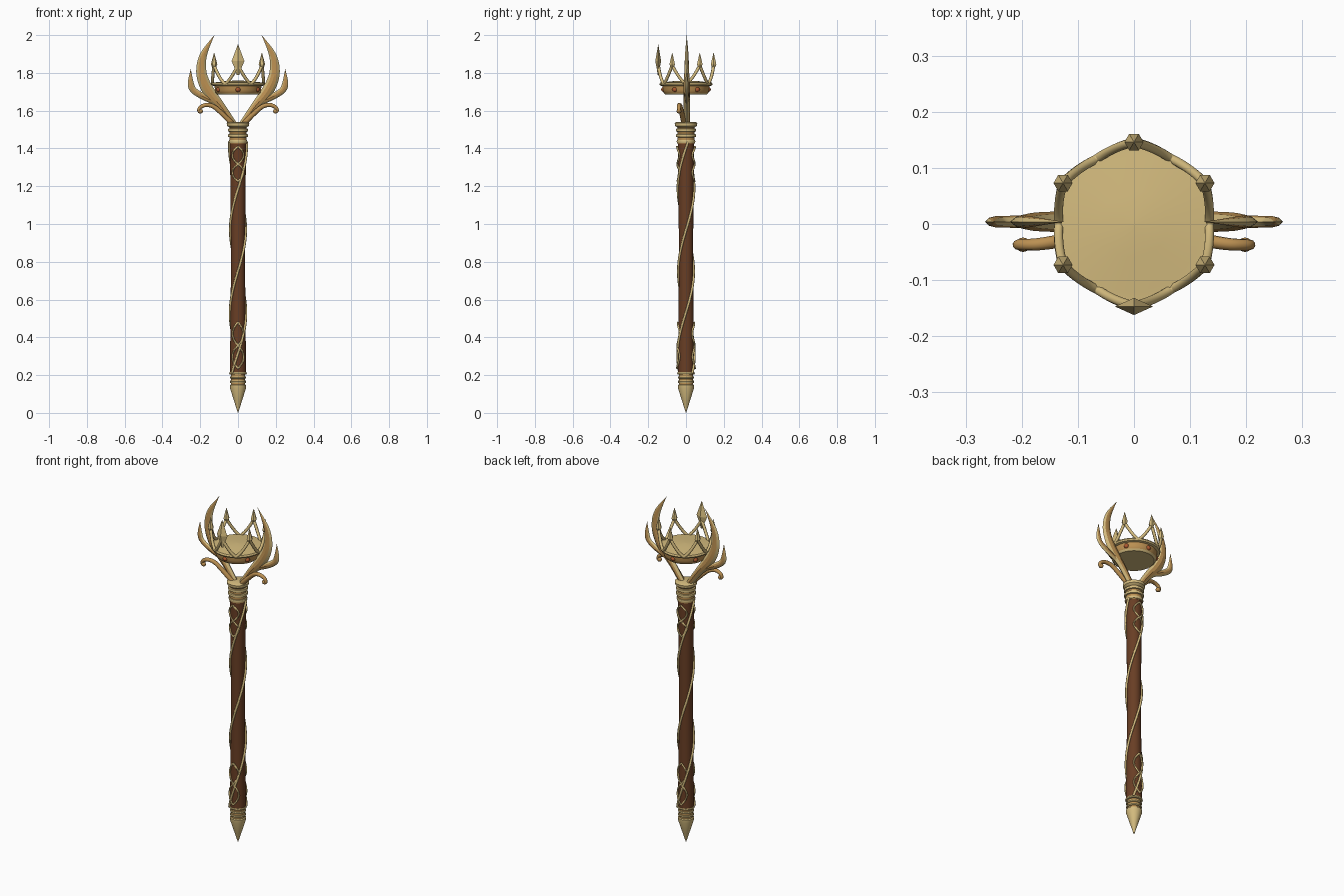
import bpy, bmesh, math
from mathutils import Vector
from math import sin, cos, pi, radians

if "Cube" in bpy.data.objects:
    bpy.data.objects.remove(bpy.data.objects["Cube"])


def material(name, rgb):
    m = bpy.data.materials.new(name)
    m.diffuse_color = (*rgb, 1)
    m.use_nodes = True
    m.node_tree.nodes["Principled BSDF"].inputs["Base Color"].default_value = m.diffuse_color
    return m


GOLD = material("pale gold", (0.66, 0.50, 0.21))
BRONZE = material("warm bronze gold", (0.50, 0.28, 0.085))
WOOD = material("dark wood", (0.14, 0.048, 0.018))
GEM = material("amber gem", (0.42, 0.10, 0.03))


def finish(name, bm, mats, angle=35):
    bmesh.ops.recalc_face_normals(bm, faces=bm.faces)
    me = bpy.data.meshes.new(name)
    bm.to_mesh(me)
    bm.free()
    for m in mats:
        me.materials.append(m)
    ob = bpy.data.objects.new(name, me)
    bpy.context.collection.objects.link(ob)
    bpy.ops.object.select_all(action='DESELECT')
    bpy.context.view_layer.objects.active = ob
    ob.select_set(True)
    bpy.ops.object.shade_smooth_by_angle(angle=radians(angle))
    return ob


def bridge(bm, rings, closed=False, index=None):
    """Skin a list of vertex rings with quads and cap the ends."""
    n = len(rings[0])
    pairs = list(zip(rings, rings[1:] + rings[:1])) if closed else list(zip(rings, rings[1:]))
    for a, b in pairs:
        for i in range(n):
            f = bm.faces.new((a[i], a[(i + 1) % n], b[(i + 1) % n], b[i]))
            f.material_index = index(i) if index else 0
    if not closed:
        bm.faces.new(rings[0])
        bm.faces.new(rings[-1])


def lathe(name, profile, mats, sides=32, loc=(0, 0), squash=1, rule=None, angle=35):
    bm = bmesh.new()
    rings = [[bm.verts.new((loc[0] + r * cos(2 * pi * i / sides),
                            loc[1] + squash * r * sin(2 * pi * i / sides), z))
              for i in range(sides)] for r, z in profile]
    bridge(bm, rings)
    if rule:
        for f in bm.faces:
            f.material_index = rule(f.calc_center_median())
    return finish(name, bm, mats, angle)


def tube(name, pts, radius, mat, sides=8, closed=False):
    """Round rod along a path; radius may be a function of t in 0..1."""
    bm = bmesh.new()
    pts = [Vector(p) for p in pts]
    n, rings, side = len(pts), [], None
    for k, p in enumerate(pts):
        a = pts[k - 1] if (k or closed) else p
        b = pts[(k + 1) % n] if (k < n - 1 or closed) else p
        t = (b - a).normalized()
        if side is None:
            side = t.cross(Vector((0.13, 0.9, 0.21)))
        side = (side - t * side.dot(t)).normalized()
        up = t.cross(side)
        r = radius(k / (n - 1)) if callable(radius) else radius
        rings.append([bm.verts.new(p + r * (side * cos(2 * pi * i / sides) + up * sin(2 * pi * i / sides)))
                      for i in range(sides)])
    bridge(bm, rings, closed)
    return finish(name, bm, [mat], 60)


def smooth_path(pts, steps=5):
    """Catmull-Rom through tuples of any length."""
    P = [pts[0]] + list(pts) + [pts[-1]]
    out = []
    for k in range(1, len(P) - 2):
        for s in range(steps):
            t = s / steps
            out.append(tuple(0.5 * (2 * b + (c - a) * t + (2 * a - 5 * b + 4 * c - d) * t * t
                                    + (3 * b - a - 3 * c + d) * t ** 3)
                             for a, b, c, d in zip(*P[k - 1:k + 3])))
    return out + [tuple(pts[-1])]


def blade(name, pts, sx):
    """Flat horn in the xz plane: (x, z, half width, half thickness), ridged, gold edges."""
    bm = bmesh.new()
    path, rings = smooth_path(pts), []
    for k, (x, z, w, d) in enumerate(path):
        a, b = path[max(k - 1, 0)], path[min(k + 1, len(path) - 1)]
        t = Vector((b[0] - a[0], 0, b[1] - a[1])).normalized()
        nrm = Vector((t.z, 0, -t.x))
        w, d = max(w, 0.0006), max(d, 0.0006)
        ring = []
        for u, v in ((1, 0), (.55, .75), (0, 1), (-.55, .75), (-1, 0), (-.55, -.75), (0, -1), (.55, -.75)):
            p = Vector((x, 0, z)) + nrm * (u * w)
            ring.append(bm.verts.new((sx * p.x, 0.004 + v * d, p.z)))
        rings.append(ring)
    bridge(bm, rings, index=lambda i: 1 if i in (1, 2, 5, 6) else 0)
    return finish(name, bm, [GOLD, BRONZE], 25)


# Pointed foot and lower collar
lathe("foot_spike", [(0.001, 0.0), (0.02, 0.06), (0.042, 0.13), (0.043, 0.147), (0.036, 0.152)], [GOLD])
lathe("lower_collar_core", [(0.037, 0.145), (0.037, 0.22)], [BRONZE])
lathe("upper_collar_core", [(0.045, 1.425), (0.045, 1.53)], [BRONZE])


def ring(name, z, r, h):
    lathe(name, [(r - .012, z - h), (r - .002, z - h * .7), (r, z), (r - .002, z + h * .7), (r - .012, z + h)], [GOLD])


for k, (z, r, h) in enumerate([(0.165, .043, .008), (0.187, .043, .008), (0.21, .047, .008),
                               (1.437, .05, .01), (1.468, .054, .01), (1.497, .054, .01)]):
    ring(f"collar_ring_{k}", z, r, h)
lathe("collar_top_plate", [(.045, 1.51), (.058, 1.52), (.06, 1.535), (.05, 1.54)], [GOLD])


# Wooden shaft, slightly slimmer in the middle
def shaft_r(z):
    return 0.038 + 0.006 * (abs(z - 0.82) / 0.62) ** 2


zs = [0.21 + 1.225 * k / 16 for k in range(17)]
lathe("shaft", [(shaft_r(z), z) for z in zs], [WOOD])

# Two wires winding up the shaft
for s in range(2):
    pts = []
    for k in range(121):
        z = 0.21 + 1.225 * k / 120
        a = -pi / 2 + pi * s + 2 * pi * (z - 0.75) / 0.87
        pts.append(((shaft_r(z) + .003) * cos(a), (shaft_r(z) + .003) * sin(a), z))
    tube(f"spiral_wire_{s}", pts, 0.0065, GOLD)

# Crossed knot ornaments, front and back, at both ends of the shaft
for end, (z0, z1) in enumerate([(0.235, 0.48), (1.225, 1.41)]):
    for face in (-1, 1):
        for s in (-1, 1):
            pts = []
            for k in range(41):
                t = k / 40
                z = z0 + (z1 - z0) * t
                a = face * pi / 2 + s * 0.72 * sin(2 * pi * t)
                r = shaft_r(z) + .004
                pts.append((r * cos(a), r * sin(a), z))
            tube(f"knot_{end}_{face}_{s}", pts, 0.005, GOLD, 6)

# Horns, side prongs and curls, left and right
for side, sx in (("left", -1), ("right", 1)):
    blade(f"{side}_horn", [(.025, 1.53, .018, .016), (.085, 1.615, .022, .018), (.143, 1.685, .031, .018),
                           (.18, 1.75, .03, .016), (.195, 1.82, .026, .012), (.181, 1.90, .018, .009),
                           (.125, 2.0, 0, 0)], sx)
    blade(f"{side}_prong", [(.12, 1.645, .015, .012), (.185, 1.675, .017, .012), (.235, 1.708, .017, .01),
                            (.25, 1.745, .016, .009), (.25, 1.82, 0, 0)], sx)
    curl = smooth_path([(.03, -.01, 1.53), (.085, -.022, 1.585), (.13, -.03, 1.622), (.17, -.036, 1.63),
                        (.2, -.037, 1.617), (.207, -.037, 1.598), (.195, -.037, 1.592)])
    tube(f"{side}_curl", [(sx * x, y, z) for x, y, z in curl],
         lambda t: 0.014 - 0.006 * t, BRONZE, 10)
    lathe(f"{side}_curl_knob", [(.001, 1.585), (.01, 1.588), (.013, 1.597), (.01, 1.606), (.001, 1.609)],
          [BRONZE], 12, (sx * .198, -.037), angle=60)

# Crown dish with flared rim
lathe("crown_dish", [(.001, 1.685), (.108, 1.685), (.118, 1.694), (.122, 1.71), (.124, 1.73), (.137, 1.733),
                     (.141, 1.741), (.136, 1.749), (.12, 1.75), (.06, 1.757), (.001, 1.76)],
      [GOLD, BRONZE], 48, rule=lambda c: 1 if 1.69 < c.z < 1.731 and c.xy.length > .1 else 0)

# Wavy wire of the crown with six peaks
wave = []
for k in range(144):
    a = 2 * pi * k / 144
    u = abs(((math.degrees(a) + 30) % 60) - 30) / 30      # 0 at trough (0, 60..), 1 at peak
    h = 0.25 * u ** 2 + 0.75 * u ** 1.3
    r = 0.134 + 0.012 * h
    wave.append((r * cos(a), r * sin(a), 1.742 + 0.098 * h))
tube("crown_wave", wave, 0.0085, GOLD, 8, True)

# Spear tips and gems at the six peaks
for k in range(6):
    a = radians(30 + 60 * k)
    c, s = cos(a), sin(a)
    if k == 4:
        lathe("front_spear_tip", [(.007, 1.79), (.018, 1.825), (.034, 1.862), (.02, 1.90), (.001, 1.95)],
              [GOLD], 4, (0, -.147), 0.45, angle=10)
    else:
        lathe(f"spear_tip_{k}", [(.008, 1.825), (.017, 1.845), (.012, 1.865), (.001, 1.905)],
              [GOLD], 6, (.146 * c, .146 * s), angle=20)
    lathe(f"gem_{k}", [(.001, 1.698), (.01, 1.702), (.015, 1.712), (.01, 1.722), (.001, 1.726)],
          [GEM], 12, (.117 * c, .117 * s), angle=60)
